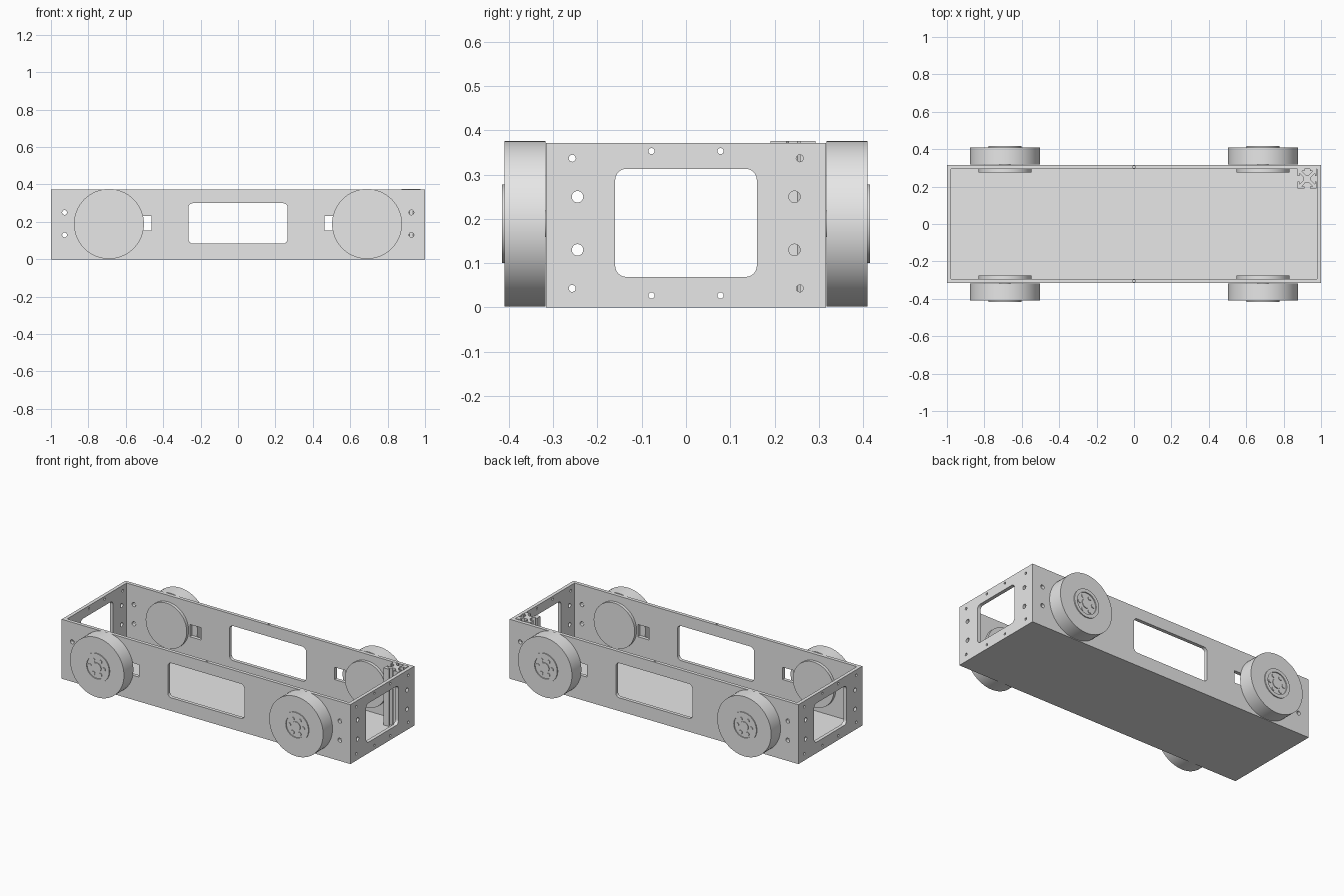
import bpy, bmesh, math

old = bpy.data.objects.get("Cube")
if old:
    bpy.data.objects.remove(old, do_unlink=True)

grey = bpy.data.materials.new("plain_grey")
grey.use_nodes = True
grey.diffuse_color = (0.8, 0.8, 0.8, 1)
for node in grey.node_tree.nodes:
    if node.type == 'BSDF_PRINCIPLED':
        node.inputs["Base Color"].default_value = (0.8, 0.8, 0.8, 1)

L, W, H = 1.0, 0.316, 0.372      # half length, half width, height
T, FLOOR = 0.022, 0.018          # wall and floor thickness
WX, WZ, WR = 0.69, 0.189, 0.187  # wheel centre and radius


def finish(name, bm, smooth=False):
    bmesh.ops.recalc_face_normals(bm, faces=bm.faces)
    mesh = bpy.data.meshes.new(name)
    bm.to_mesh(mesh)
    bm.free()
    mesh.materials.append(grey)
    ob = bpy.data.objects.new(name, mesh)
    bpy.context.collection.objects.link(ob)
    if smooth:
        bpy.ops.object.select_all(action='DESELECT')
        ob.select_set(True)
        bpy.context.view_layer.objects.active = ob
        bpy.ops.object.shade_smooth_by_angle(angle=math.radians(30))
    return ob


def circle(u, v, r, n=24):
    return [(u + r * math.cos(2 * math.pi * i / n), v + r * math.sin(2 * math.pi * i / n))
            for i in range(n)]


def rounded(u0, u1, v0, v1, r, n=6):
    corners = [(u1 - r, v1 - r), (u0 + r, v1 - r), (u0 + r, v0 + r), (u1 - r, v0 + r)]
    return [(u + r * math.cos(math.pi / 2 * (q + i / n)), v + r * math.sin(math.pi / 2 * (q + i / n)))
            for q, (u, v) in enumerate(corners) for i in range(n + 1)]


def rect(u0, u1, v0, v1):
    return [(u0, v0), (u1, v0), (u1, v1), (u0, v1)]


def prism(bm, axis, outline, lo, hi):
    """Extrude a flat outline along an axis."""
    place = {'X': lambda u, v, d: (d, u, v),
             'Y': lambda u, v, d: (u, d, v),
             'Z': lambda u, v, d: (u, v, d)}[axis]
    a = [bm.verts.new(place(u, v, lo)) for u, v in outline]
    b = [bm.verts.new(place(u, v, hi)) for u, v in outline]
    bm.faces.new(a)
    bm.faces.new(b[::-1])
    for i in range(len(a)):
        j = (i + 1) % len(a)
        bm.faces.new((a[i], b[i], b[j], a[j]))


def cut(ob, bm):
    """Subtract a set of separate cutters and keep the result."""
    cutter = finish("cutter", bm)
    cutter.hide_render = True
    mod = ob.modifiers.new("cut", 'BOOLEAN')
    mod.operation, mod.solver, mod.object = 'DIFFERENCE', 'EXACT', cutter
    bpy.context.view_layer.update()
    deps = bpy.context.evaluated_depsgraph_get()
    mesh = bpy.data.meshes.new_from_object(ob.evaluated_get(deps))
    ob.modifiers.clear()
    ob.data = mesh
    bpy.data.objects.remove(cutter, do_unlink=True)


# Open-topped chassis tray
bm = bmesh.new()
prism(bm, 'Z', rect(-L, L, -W, W), 0, H)
chassis = finish("chassis", bm)
bm = bmesh.new()
prism(bm, 'Z', rect(T - L, L - T, T - W, W - T), FLOOR, H + 0.1)
cut(chassis, bm)

# Windows, axle slots and screw holes in the four walls
bm = bmesh.new()
for s in (-1, 1):
    y0, y1 = sorted((s * (W - T - 0.01), s * (W + 0.01)))
    x0, x1 = sorted((s * (L - T - 0.01), s * (L + 0.01)))
    prism(bm, 'Y', rounded(-0.265, 0.265, 0.083, 0.3, 0.025), y0, y1)
    prism(bm, 'X', rounded(-0.16, 0.16, 0.069, 0.313, 0.025), x0, x1)
    prism(bm, 'Z', circle(0, s * (W - T / 2), 0.006, 16), H - 0.04, H + 0.01)
    for m in (-1, 1):
        u0, u1 = sorted((m * 0.463, m * 0.54))
        prism(bm, 'Y', rect(u0, u1, 0.153, 0.23), y0, y1)
        for z in (0.13, 0.25):
            prism(bm, 'Y', circle(m * 0.927, z, 0.013), y0, y1)
            prism(bm, 'X', circle(m * 0.245, z, 0.013), x0, x1)
        for u, dz, r in ((0.257, 0.147, 0.008), (0.078, 0.163, 0.007)):
            for up in (-1, 1):
                prism(bm, 'X', circle(m * u, 0.19 + up * dz, r, 16), x0, x1)
cut(chassis, bm)

# Slotted corner post
h, lip, mouth, wide, core, web = 0.051, 0.009, 0.015, 0.029, 0.021, 0.01
side = [(h, -h), (h, -mouth), (h - lip, -mouth), (h - lip, -wide), (core, -web),
        (core, web), (h - lip, wide), (h - lip, mouth), (h, mouth)]
outline = []
for quarter in range(4):
    outline += side
    side = [(-v, u) for u, v in side]
bm = bmesh.new()
prism(bm, 'Z', [(u + 0.926, v + 0.242) for u, v in outline], FLOOR, 0.376)
finish("corner_post", bm)


def lathe(name, profile, x, s):
    """Spin a (radius, distance) profile about a wheel axle."""
    bm = bmesh.new()
    verts = [bm.verts.new((r, s * d, 0)) for r, d in profile]
    edges = [bm.edges.new(p) for p in zip(verts, verts[1:])]
    bmesh.ops.spin(bm, geom=verts + edges, axis=(0, 1, 0), cent=(0, 0, 0),
                   angle=2 * math.pi, steps=64)
    bmesh.ops.remove_doubles(bm, verts=bm.verts, dist=0.00001)
    bmesh.ops.translate(bm, verts=bm.verts, vec=(x, 0, WZ))
    return finish(name, bm, True)


# Wheels: tyre, raised hub with bolts, axle and inner mounting disc
for s, depth in ((-1, "front"), (1, "back")):
    for m, end in ((-1, "right"), (1, "left")):
        tag, x = depth + "_" + end, m * WX
        lathe("tyre_" + tag, [(0, 0.317), (WR, 0.317), (WR, 0.41), (0, 0.41)], x, s)
        lathe("hub_ring_" + tag, [(0.068, 0.409), (0.068, 0.416), (0.089, 0.416), (0.089, 0.409)], x, s)
        lathe("axle_" + tag, [(0, 0.28), (0.03, 0.28), (0.03, 0.32), (0, 0.32)], x, s)
        lathe("inner_disc_" + tag, [(0, 0.275), (0.142, 0.275), (0.142, 0.296), (0, 0.296)], x, s)
        bm = bmesh.new()
        y0, y1 = sorted((s * 0.409, s * 0.414))
        prism(bm, 'Y', circle(x, WZ, 0.03, 32), y0, y1)
        for i in range(6):
            a = math.pi * i / 3
            prism(bm, 'Y', circle(x + 0.048 * math.cos(a), WZ + 0.048 * math.sin(a), 0.012, 16), y0, y1)
        finish("hub_bolts_" + tag, bm, True)
